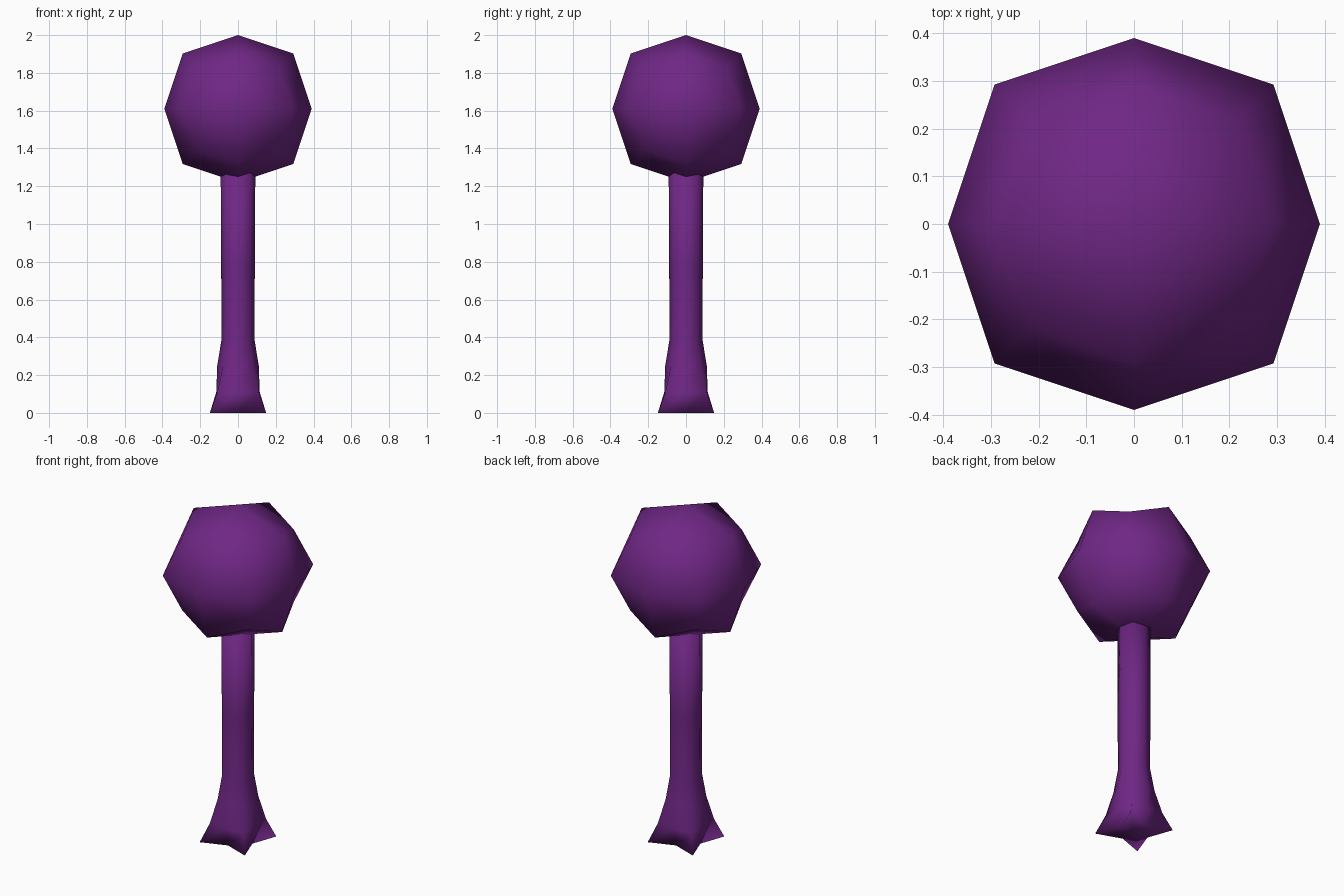
import bpy, bmesh
from math import sin, cos, pi, sqrt

cube = bpy.data.objects.get("Cube")
if cube:
    bpy.data.objects.remove(cube, do_unlink=True)

purple = bpy.data.materials.new("deep purple")
purple.use_nodes = True
COLOUR = (0.16, 0.02, 0.235, 1)
purple.diffuse_color = COLOUR
purple.node_tree.nodes["Principled BSDF"].inputs["Base Color"].default_value = COLOUR


def finish(name, bm, z=0):
    bmesh.ops.recalc_face_normals(bm, faces=bm.faces)
    for f in bm.faces:
        f.smooth = True
    mesh = bpy.data.meshes.new(name)
    bm.to_mesh(mesh)
    bm.free()
    mesh.materials.append(purple)
    obj = bpy.data.objects.new(name, mesh)
    obj.location.z = z
    bpy.context.collection.objects.link(obj)
    return obj


# Crown: a cube divided once and rounded off at its edges and corners
HALF = 0.39
bm = bmesh.new()
bmesh.ops.create_cube(bm, size=2 * HALF)
bmesh.ops.subdivide_edges(bm, edges=bm.edges[:], cuts=1, use_grid_fill=True)
ROUNDING = {1: 1.0, 2: 0.75, 3: 0.556}
for v in bm.verts:
    v.co *= ROUNDING[sum(abs(c) > 0.01 for c in v.co)]
finish("crown", bm, 1.61)

# Trunk: eight-sided rings that flare into four pointed roots
# (height, reach of the sides, reach of the corners along each axis)
RINGS = [
    (0, 0.095, 0.149),
    (0.11, 0.115, 0.109),
    (0.25, 0.11, 0.079),
    (0.39, 0.087, 0.062),
    (0.77, 0.089, 0.063),
    (1.32, 0.092, 0.064),
]
bm = bmesh.new()
loops = []
for z, side, corner in RINGS:
    loop = []
    for i in range(8):
        r = corner * sqrt(2) if i % 2 else side
        loop.append(bm.verts.new((r * cos(i * pi / 4), r * sin(i * pi / 4), z)))
    loops.append(loop)
for low, high in zip(loops, loops[1:]):
    for i in range(8):
        j = (i + 1) % 8
        bm.faces.new((low[i], low[j], high[j], high[i]))
# Close both ends with a fan around the middle
for loop in (loops[0], loops[-1]):
    middle = bm.verts.new((0, 0, loop[0].co.z))
    for i in range(8):
        bm.faces.new((loop[i], loop[(i + 1) % 8], middle))
finish("trunk", bm)
